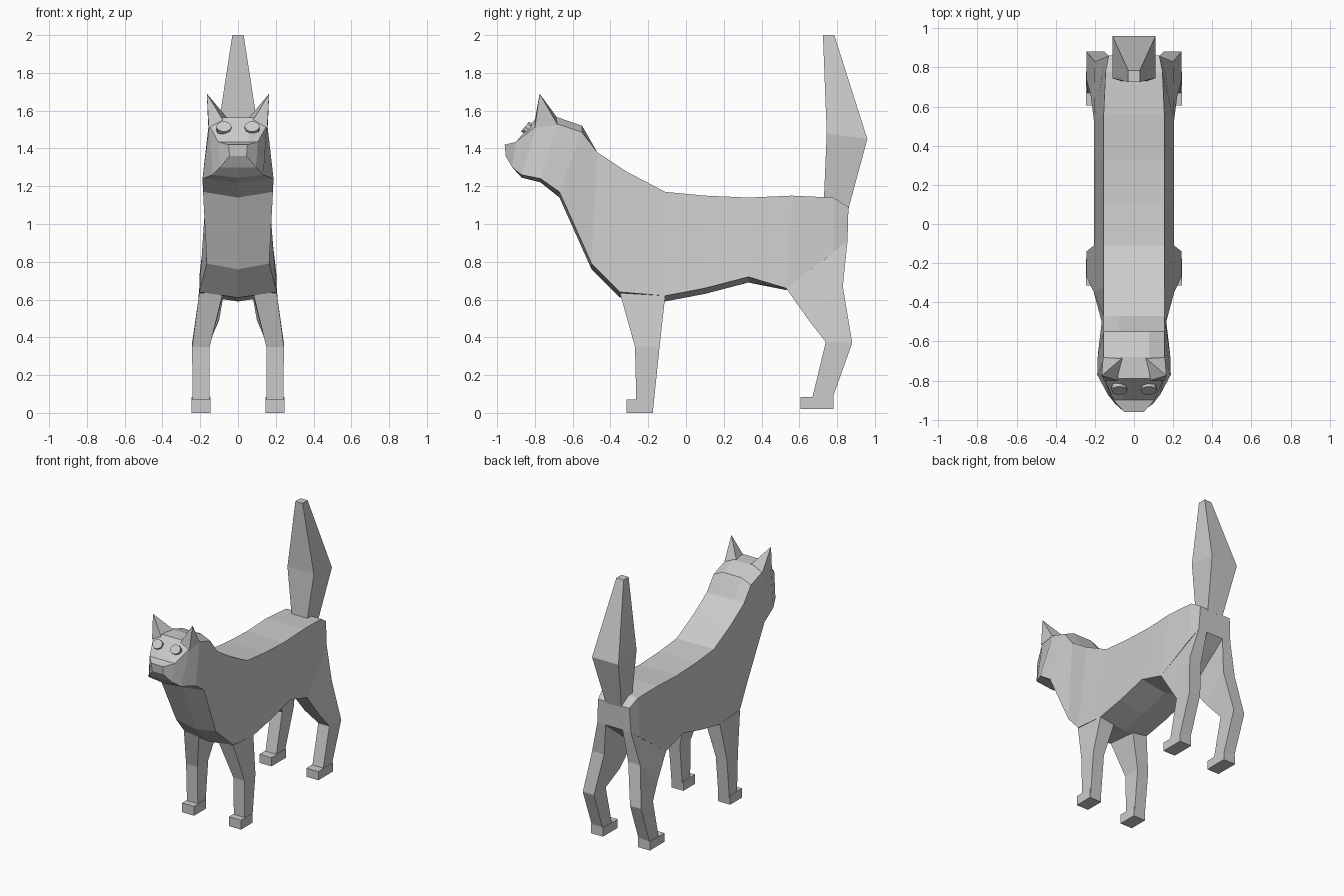
import bpy
import bmesh
from mathutils import Vector

if "Cube" in bpy.data.objects:
    bpy.data.objects.remove(bpy.data.objects["Cube"], do_unlink=True)

GREY = (0.6, 0.6, 0.6, 1)
fur = bpy.data.materials.new("grey_fur")
fur.use_nodes = True
fur.diffuse_color = GREY
fur.node_tree.nodes["Principled BSDF"].inputs["Base Color"].default_value = GREY


def loft(name, rings):
    """Skin a list of equal-length point rings and cap both ends."""
    bm = bmesh.new()
    loops = [[bm.verts.new(p) for p in ring] for ring in rings]
    for a, b in zip(loops, loops[1:]):
        n = len(a)
        for i in range(n):
            j = (i + 1) % n
            bm.faces.new((a[i], a[j], b[j], b[i]))
    bm.faces.new(loops[0])
    bm.faces.new(loops[-1])
    bmesh.ops.remove_doubles(bm, verts=bm.verts, dist=0.0005)
    bmesh.ops.recalc_face_normals(bm, faces=bm.faces)
    mesh = bpy.data.meshes.new(name)
    bm.to_mesh(mesh)
    bm.free()
    mesh.materials.append(fur)
    obj = bpy.data.objects.new(name, mesh)
    bpy.context.collection.objects.link(obj)
    return obj


def pair(name, rings):
    """Build a part on the left (+x) and its mirror on the right."""
    for side, sx in (("left", 1), ("right", -1)):
        loft(f"{side}_{name}", [[(sx * x, y, z) for x, y, z in r] for r in rings])


def body_ring(yt, zt, wt, yb, zb, wb, rise=0, drop=0.03):
    half = [(wt * 0.5, yt, zt + rise), (wt, yt, zt), (wb, yb, zb)]
    mirrored = [(-x, y, z) for x, y, z in reversed(half)]
    return half + [(0, yb, zb - drop)] + mirrored


def leg_ring(yf, zf, yb, zb, xi, xf, xb=None):
    xb = xb or xf
    return [(xi, yf, zf), (xf, yf, zf), (xb, yb, zb), (xi, yb, zb)]


def box(x0, x1, y0, y1, z0, z1):
    return [leg_ring(y0, z, y1, z, x0, x1) for z in (z0, z1)]


# Torso, neck and head in one skin, from rump to nose
loft("body_and_head", [
    body_ring(0.86, 1.09, 0.13, 0.855, 0.91, 0.14, drop=0),
    body_ring(0.78, 1.14, 0.145, 0.78, 0.85, 0.16, drop=0),
    body_ring(0.56, 1.15, 0.155, 0.53, 0.66, 0.205, drop=0.01),
    body_ring(0.33, 1.14, 0.155, 0.33, 0.72, 0.205),
    body_ring(0.10, 1.15, 0.155, 0.10, 0.66, 0.205),
    body_ring(-0.11, 1.17, 0.155, -0.11, 0.62, 0.205),
    body_ring(-0.32, 1.28, 0.155, -0.35, 0.64, 0.205),
    body_ring(-0.47, 1.38, 0.155, -0.50, 0.79, 0.165),
    body_ring(-0.55, 1.485, 0.155, -0.67, 1.17, 0.185, rise=0.035),
    body_ring(-0.68, 1.53, 0.155, -0.77, 1.24, 0.188, rise=0.035, drop=0.02),
    body_ring(-0.79, 1.52, 0.152, -0.87, 1.26, 0.135, rise=0.045, drop=0.015),
    body_ring(-0.90, 1.435, 0.105, -0.92, 1.30, 0.095, drop=0),
    body_ring(-0.96, 1.42, 0.05, -0.955, 1.36, 0.045, drop=0),
])

# Ears: four-sided spikes leaning outwards
tip = (0.165, -0.775, 1.69)
pair("ear", [
    [(0.055, -0.68, 1.56), (0.158, -0.68, 1.525), (0.155, -0.80, 1.51), (0.08, -0.80, 1.55)],
    [tip] * 4,
])

# Eyes: flat ten-sided buttons set on the sloping face
up = Vector((0, 0.63, 0.77))
out = Vector((0, -0.77, 0.63))


def eye_ring(depth):
    import math
    centre = Vector((0.075, -0.838, 1.505)) + out * depth
    pts = []
    for k in range(10):
        a = math.tau * k / 10
        pts.append(centre + Vector((0.04 * math.cos(a), 0, 0)) + up * 0.035 * math.sin(a))
    return pts


pair("eye", [eye_ring(-0.02), eye_ring(0.018)])

# Front legs and paws
pair("front_leg", [
    leg_ring(-0.35, 0.635, -0.11, 0.62, 0.08, 0.205),
    leg_ring(-0.27, 0.35, -0.14, 0.35, 0.15, 0.243),
    leg_ring(-0.262, 0.01, -0.175, 0.01, 0.15, 0.24),
])
pair("front_paw", box(0.145, 0.245, -0.315, -0.175, 0, 0.07))

# Hind legs and paws
pair("hind_leg", [
    leg_ring(0.53, 0.66, 0.855, 0.91, 0.07, 0.205, 0.14),
    leg_ring(0.65, 0.49, 0.83, 0.67, 0.10, 0.22, 0.2),
    leg_ring(0.74, 0.375, 0.88, 0.37, 0.15, 0.243),
    leg_ring(0.67, 0.085, 0.78, 0.09, 0.15, 0.24),
    leg_ring(0.67, 0.03, 0.78, 0.03, 0.15, 0.24),
])
pair("hind_paw", box(0.145, 0.245, 0.605, 0.78, 0.02, 0.085))


# Upright tail, widest just below the middle
def tail_ring(yf, zf, yb, zb, w):
    return [(-w, yf, zf), (w, yf, zf), (w, yb, zb), (-w, yb, zb)]


loft("tail", [
    tail_ring(0.73, 1.13, 0.86, 1.08, 0.065),
    tail_ring(0.745, 1.48, 0.96, 1.45, 0.11),
    tail_ring(0.725, 2.0, 0.785, 2.0, 0.03),
])
